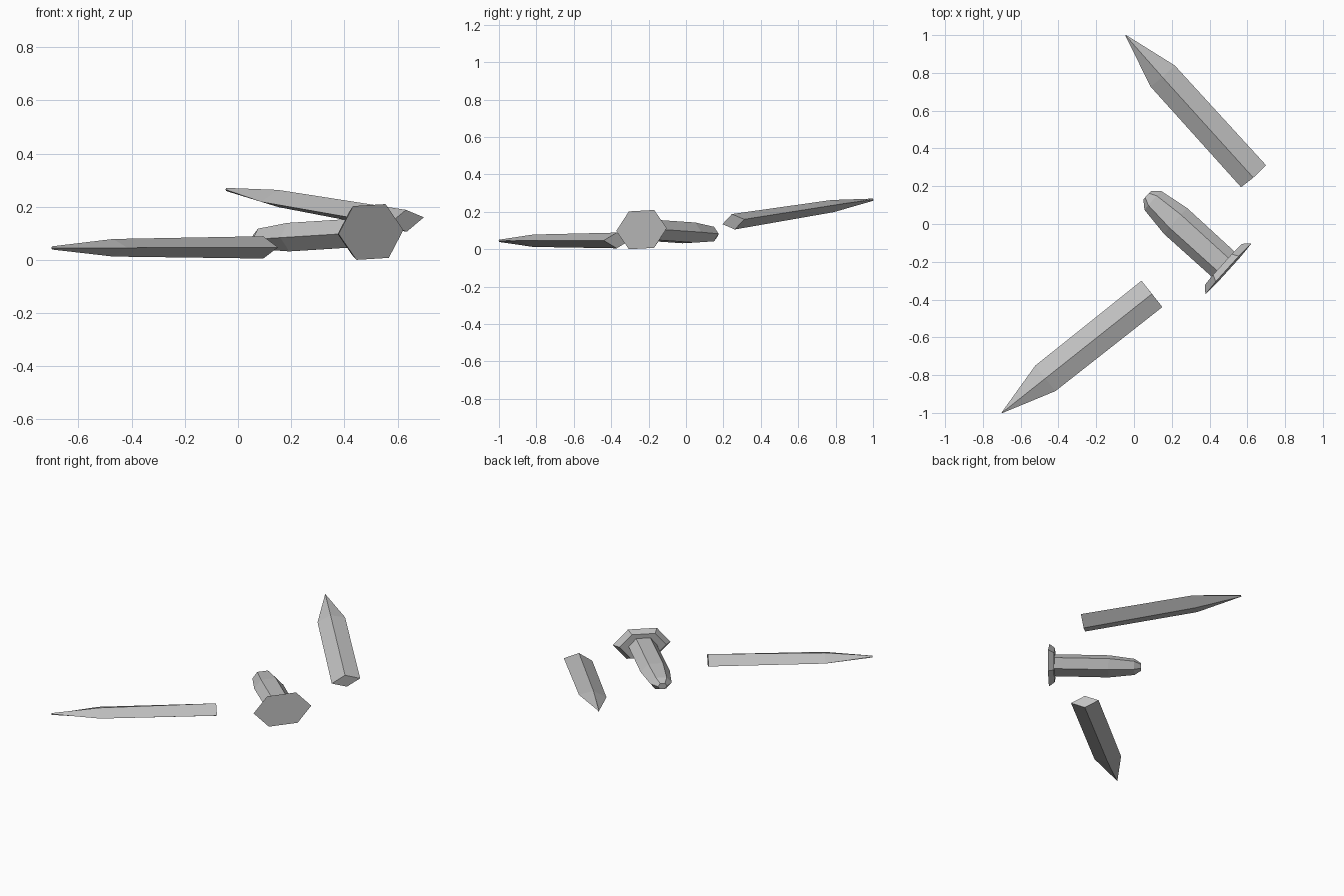
import bpy
import bmesh
from math import cos, sin, pi
from mathutils import Vector

if "Cube" in bpy.data.objects:
    bpy.data.objects.remove(bpy.data.objects["Cube"], do_unlink=True)

grey = bpy.data.materials.new("plain_grey")
grey.use_nodes = True
colour = (0.53, 0.53, 0.53, 1)
grey.diffuse_color = colour
grey.node_tree.nodes["Principled BSDF"].inputs["Base Color"].default_value = colour


def tapered_bar(name, start, end, side, sides, stations):
    """Loft flattened polygons along start-end; stations are (fraction, half width, half height)."""
    start, end = Vector(start), Vector(end)
    axis = (end - start).normalized()
    side = Vector(side)
    side = (side - axis * side.dot(axis)).normalized()
    up = axis.cross(side)
    if up.z < 0:
        up.negate()
    bm = bmesh.new()
    rings = []
    for t, width, height in stations:
        centre = start.lerp(end, t)
        angles = [2 * pi * i / sides for i in range(sides)]
        rings.append([bm.verts.new(centre + side * width * cos(a) + up * height * sin(a))
                      for a in angles])
    for lower, upper in zip(rings, rings[1:]):
        for i in range(sides):
            j = (i + 1) % sides
            bm.faces.new((lower[i], lower[j], upper[j], upper[i]))
    bm.faces.new(rings[0])
    bm.faces.new(rings[-1])
    bmesh.ops.recalc_face_normals(bm, faces=bm.faces)
    mesh = bpy.data.meshes.new(name)
    bm.to_mesh(mesh)
    bm.free()
    mesh.materials.append(grey)
    obj = bpy.data.objects.new(name, mesh)
    bpy.context.collection.objects.link(obj)
    return obj


# Two four-sided spikes
spike = [(0, 0.089, 0.042), (0.71, 0.086, 0.033), (1, 0.002, 0.006)]
tapered_bar("front_spike", (0.095, -0.37, 0.047), (-0.70, -1.0, 0.045),
            (0.11, -0.14, 0), 4, spike)
tapered_bar("back_spike", (0.633, 0.253, 0.147), (-0.045, 1.0, 0.265),
            (0.135, 0.11, 0.025), 4, spike)

# Short six-sided stud with a wide flat head
stud_start, stud_end = (0.50, -0.238, 0.105), (0.07, 0.152, 0.078)
stud_side = (0.244, 0.27, 0.015)
tapered_bar("stud_head", stud_start, stud_end, stud_side, 6,
            [(0, 0.182, 0.117), (0.062, 0.147, 0.095)])
tapered_bar("stud_shaft", stud_start, stud_end, stud_side, 6,
            [(0.05, 0.09, 0.062), (0.65, 0.092, 0.062),
             (0.93, 0.067, 0.045), (1, 0.03, 0.022)])
